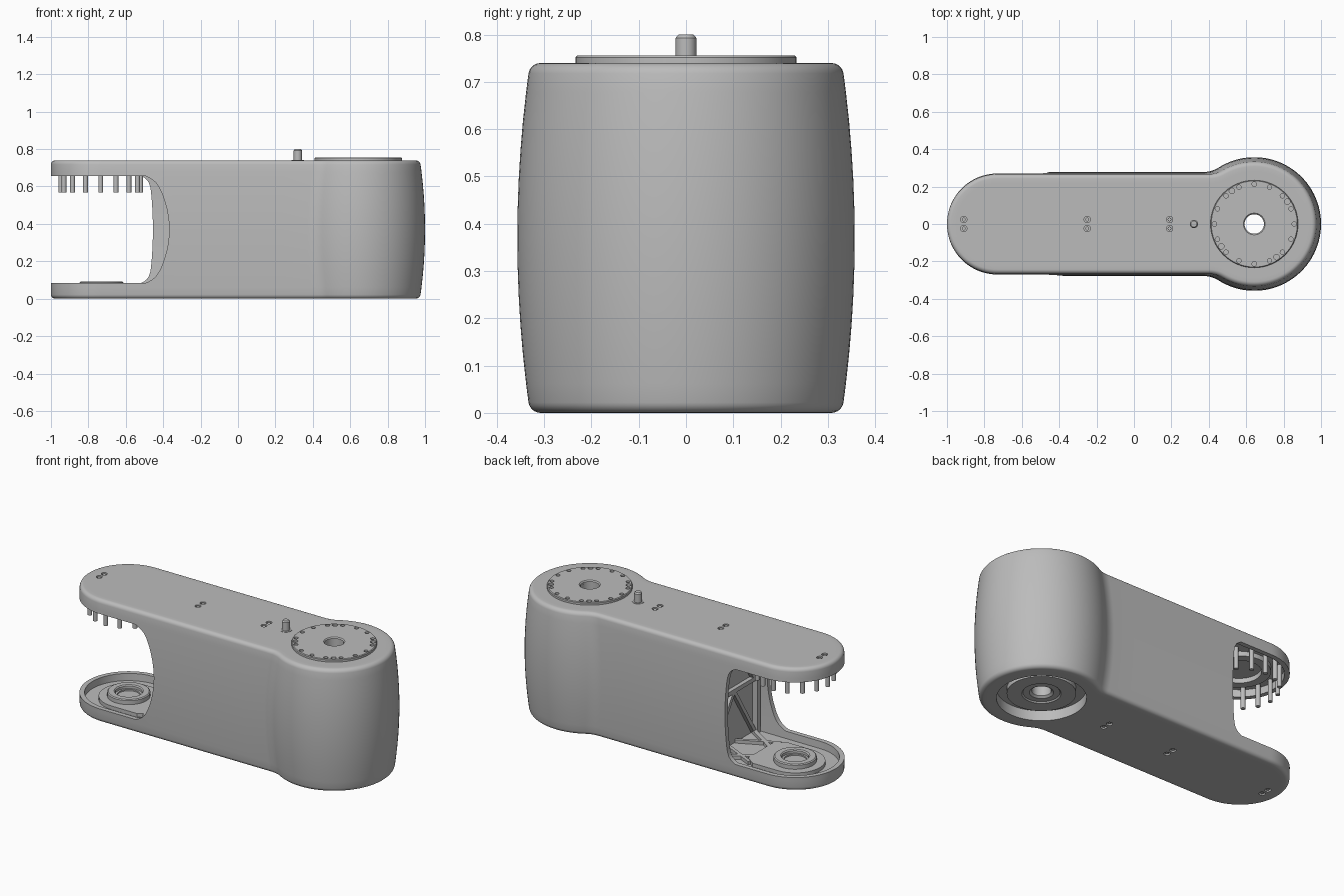
import bpy, bmesh
from math import sin, cos, pi, sqrt, atan2, radians
from mathutils import Matrix, Vector

if "Cube" in bpy.data.objects:
    bpy.data.objects.remove(bpy.data.objects["Cube"])

H, MID = 0.74, 0.37            # body height and its middle
HEAD, TAIL = 0.643, -0.73      # joint axes along x

grey = bpy.data.materials.new("satin grey")
grey.use_nodes = True
grey.diffuse_color = (0.5, 0.5, 0.5, 1)
grey.node_tree.nodes["Principled BSDF"].inputs["Base Color"].default_value = (0.5, 0.5, 0.5, 1)


def finish(name, bm):
    bmesh.ops.recalc_face_normals(bm, faces=bm.faces)
    me = bpy.data.meshes.new(name)
    bm.to_mesh(me)
    bm.free()
    me.materials.append(grey)
    ob = bpy.data.objects.new(name, me)
    bpy.context.collection.objects.link(ob)
    return ob


def smooth(ob):
    bpy.ops.object.select_all(action='DESELECT')
    ob.select_set(True)
    bpy.context.view_layer.objects.active = ob
    bpy.ops.object.shade_smooth_by_angle(angle=radians(32))
    return ob


def loft(name, rings):
    bm = bmesh.new()
    rows = [[bm.verts.new(p) for p in ring] for ring in rings]
    n = len(rows[0])
    for a, b in zip(rows, rows[1:]):
        for i in range(n):
            j = (i + 1) % n
            bm.faces.new((a[i], a[j], b[j], b[i]))
    bm.faces.new(rows[0])
    bm.faces.new(rows[-1])
    return finish(name, bm)


def lathe(name, x, profile, n=48):
    """Closed (radius, z) section spun round a vertical axis."""
    bm = bmesh.new()
    vs = [bm.verts.new((r, 0, z)) for r, z in profile]
    es = [bm.edges.new((vs[i], vs[(i + 1) % len(vs)])) for i in range(len(vs))]
    bmesh.ops.spin(bm, geom=vs + es, cent=(0, 0, 0), axis=(0, 0, 1), angle=2 * pi, steps=n)
    bmesh.ops.remove_doubles(bm, verts=bm.verts, dist=1e-5)
    bmesh.ops.translate(bm, verts=bm.verts, vec=(x, 0, 0))
    return finish(name, bm)


def rods(name, spots, z0, z1, n=16):
    """Vertical cylinders at (x, y, radius) spots in one mesh."""
    bm = bmesh.new()
    for x, y, r in spots:
        bmesh.ops.create_cone(bm, cap_ends=True, segments=n, radius1=r, radius2=r,
                              depth=z1 - z0, matrix=Matrix.Translation((x, y, (z0 + z1) / 2)))
    return finish(name, bm)


def bar(name, p, q, width, depth, side):
    """Box from p to q; side is the direction of its depth."""
    p, q, side = Vector(p), Vector(q), Vector(side)
    along = q - p
    across = along.normalized().cross(side)
    m = Matrix((along, across * width, side * depth)).transposed().to_4x4()
    m.translation = (p + q) / 2
    bm = bmesh.new()
    bmesh.ops.create_cube(bm, size=1, matrix=m)
    return finish(name, bm)


def cut(ob, *cutters):
    for c in cutters:
        mod = ob.modifiers.new("cut", 'BOOLEAN')
        mod.operation, mod.solver, mod.object = 'DIFFERENCE', 'EXACT', c
        bpy.context.view_layer.objects.active = ob
        bpy.ops.object.modifier_apply(modifier=mod.name)
        bpy.data.objects.remove(c)


def mirrored(half, z):
    return [(x, y, z) for x, y in half] + [(x, -y, z) for x, y in half[-2:0:-1]]


def tail_arc(w, d):
    return [(TAIL - (0.27 - d) * sin(k * pi / 40), w * cos(k * pi / 40)) for k in range(21)]


def outline(z, d):
    """Plan of the link at height z, inset by d: head, fillet, wall, tail."""
    t = (z - MID) / MID
    w, R, r = 0.278 - 0.013 * t * t - d, 0.357 - 0.027 * t * t - d, 0.15 + d
    fx = HEAD - sqrt((R + r) ** 2 - (w + r) ** 2)
    a = atan2(w + r, fx - HEAD)
    half = [(HEAD + R * cos(a * k / 32), R * sin(a * k / 32)) for k in range(33)]
    for k in range(1, 9):
        b = a + pi + (pi / 2 - a) * k / 8
        half.append((fx + r * cos(b), w + r + r * sin(b)))
    half += [(fx + (TAIL - fx) * k / 8, w) for k in range(1, 8)]
    return mirrored(half + tail_arc(w, d), z)


# Bulging outer body with rounded rims
rim = 0.022
edge = [(0, 0.045)] + [(rim * (1 - cos(k * pi / 10)), rim * (1 - sin(k * pi / 10))) for k in range(6)]
levels = edge + [(H * k / 12, 0) for k in range(1, 12)] + [(H - z, d) for z, d in reversed(edge)]
body = loft("link_body", [outline(z, d) for z, d in levels])

# Hollow behind the fork, leaving a rim round each arm
BULK = -0.3


def cavity_ring(z):
    t = (z - MID) / MID
    w = 0.25 - 0.013 * t * t
    return mirrored([(BULK, 0), (BULK, w)] + tail_arc(w, 0.028), z)


cavity = loft("cavity_cutter", [cavity_ring(0.04 + 0.66 * k / 8) for k in range(9)])


# Side openings: deep arc on the front wall, squarer on the back wall
def opening(y0, y1, mid, bow):
    edge = []
    for k in range(25):
        t = -cos(k * pi / 24)
        x = mid - bow * t * t - 0.045 * abs(t) ** 14
        edge.append((x, MID + 0.287 * t))
    pts = [(-1.2, 0.083)] + edge + [(-1.2, 0.657)]
    return loft("opening_cutter", [[(x, y, z) for x, z in pts] for y in (y0, y1)])


cut(body, cavity, opening(-0.5, 0.01, -0.368, 0.085), opening(-0.01, 0.5, -0.455, 0.02))

# Screw pockets on both faces, bottom recess, axle bore
screws = [(x, s * 0.024, 0.017) for x in (-0.91, -0.25, 0.19) for s in (-1, 1)]
cut(body, rods("pockets", screws, H - 0.014, H + 0.05), rods("pockets", screws, -0.05, 0.014),
    rods("recess", [(HEAD, 0, 0.24)], -0.1, 0.06, 64),
    rods("bore", [(HEAD, 0, 0.052)], -0.2, 1, 48))
smooth(body)
heads = [(x, y, 0.010) for x, y, r in screws]
smooth(rods("top_screws", heads, H - 0.016, H - 0.004))
smooth(rods("bottom_screws", heads, 0.004, 0.016))

# Turntable disc with a ring of holes
disc = lathe("turntable", HEAD, [(0.052, H - 0.005), (0.234, H - 0.005), (0.234, H + 0.012),
                                 (0.230, H + 0.016), (0.058, H + 0.016), (0.052, H + 0.010)], 64)
ring = [(HEAD + 0.213 * cos(k * pi / 8), 0.213 * sin(k * pi / 8), 0.012) for k in range(16)]
extra = [(HEAD + 0.213 * cos(a), 0.213 * sin(a), 0.015)
         for a in (radians(34 + 90 * k) for k in range(4))]
cut(disc, rods("holes", ring, H + 0.003, H + 0.1), rods("holes", extra, H + 0.003, H + 0.1))
smooth(disc)

# Hub inside the bottom recess
smooth(lathe("bottom_hub", HEAD, [(0.052, 0.07), (0.052, 0.045), (0.065, 0.035), (0.098, 0.035),
                                  (0.105, 0.028), (0.185, 0.028), (0.185, 0.07)], 64))

# Locating post
smooth(lathe("post", 0.32, [(0, H - 0.01), (0.033, H - 0.01), (0.033, H + 0.002), (0.022, H + 0.002),
                            (0.022, 0.793), (0.016, 0.8), (0, 0.8)], 32))

# Lower bearing seat on its keyhole plate
arc = [(TAIL - 0.165 * sin(k * pi / 24), 0.165 * cos(k * pi / 24)) for k in range(25)]
plate = [(-0.5, 0.12), (-0.56, 0.165)] + arc + [(-0.56, -0.165), (-0.5, -0.12)]
smooth(loft("seat_plate", [[(x, y, z) for x, y in plate] for z in (0.03, 0.062)]))
smooth(lathe("bearing_seat", TAIL, [(0.062, 0.05), (0.118, 0.05), (0.118, 0.086), (0.112, 0.091),
                                    (0.080, 0.091), (0.074, 0.085), (0.074, 0.07), (0.062, 0.07)]))

# Upper arm: hanging pins and ceiling ring
pins = [(TAIL - 0.004 + 0.213 * cos(k * pi / 8), 0.213 * sin(k * pi / 8), 0.013) for k in range(16)]
smooth(rods("hanging_pins", pins, 0.568, 0.71))
smooth(lathe("ceiling_ring", TAIL, [(0.12, 0.672), (0.17, 0.672), (0.17, 0.71), (0.12, 0.71)]))

# Truss ribs on the bulkhead, floor and ceiling
X = BULK - 0.01
for s in (-1, 1):
    bar("corner_rib", (X, s * 0.22, 0.04), (X, s * 0.22, 0.7), 0.03, 0.05, (1, 0, 0))
    for k in (0, 1):
        z = 0.05 + 0.32 * k
        bar("bulkhead_rib", (X, s * 0.2, z), (X, 0, z + 0.32), 0.022, 0.03, (1, 0, 0))
    for z, name in ((0.045, "floor_rib"), (0.695, "ceiling_rib")):
        bar(name, (BULK, s * 0.21, z), (-0.53, s * 0.06, z), 0.025, 0.03, (0, 0, 1))
        bar(name, (BULK, s * 0.04, z), (-0.53, s * 0.15, z), 0.02, 0.03, (0, 0, 1))
bar("middle_rib", (X, -0.23, MID), (X, 0.23, MID), 0.025, 0.03, (1, 0, 0))
